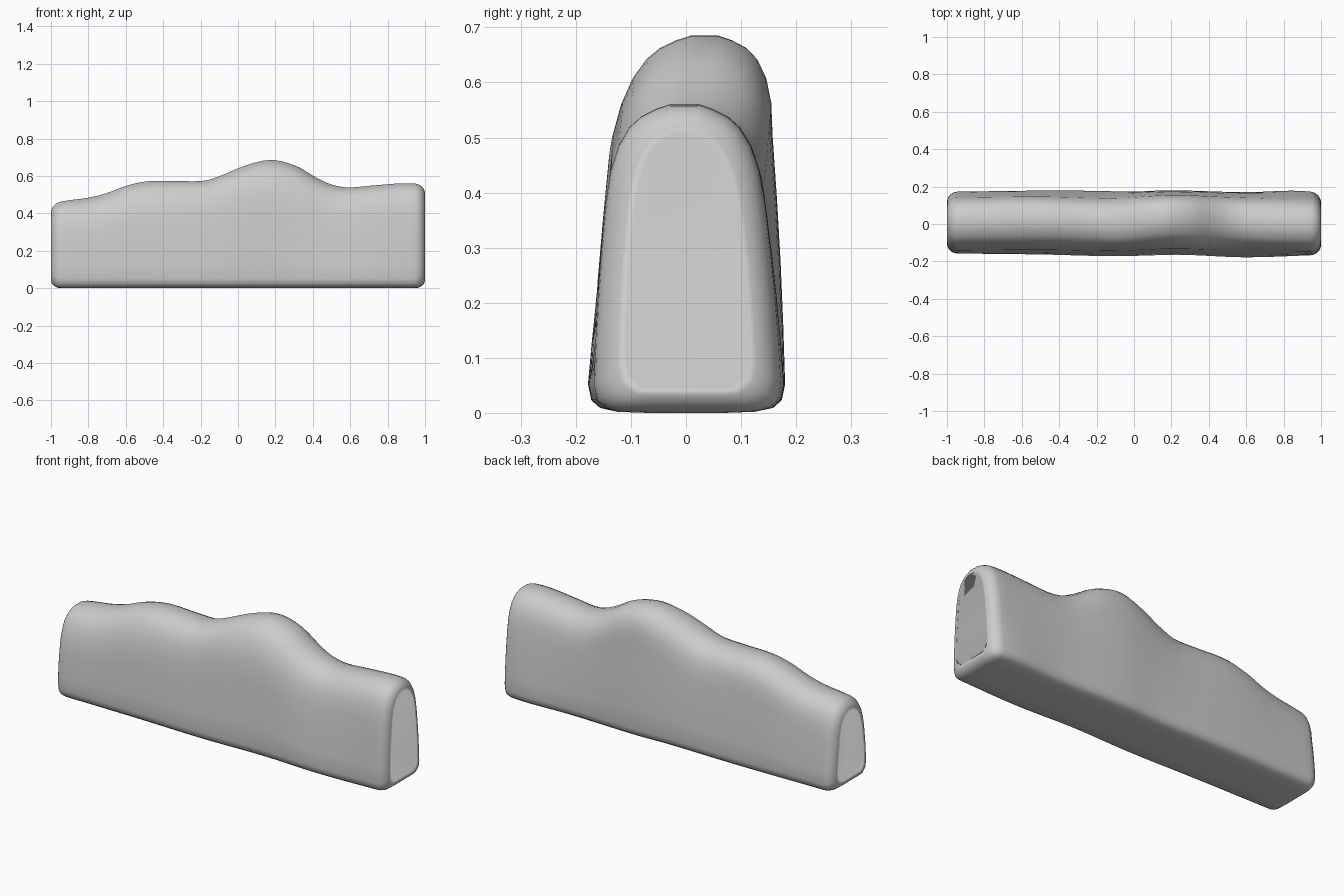
import bpy, bmesh, math

if "Cube" in bpy.data.objects:
    bpy.data.objects.remove(bpy.data.objects["Cube"])


def curve(pts, x):
    """Smooth interpolation through (x, value) points."""
    if x <= pts[0][0]:
        return pts[0][1]
    if x >= pts[-1][0]:
        return pts[-1][1]
    i = max(k for k in range(len(pts) - 1) if pts[k][0] <= x)
    (x0, a), (x1, b) = pts[i], pts[i + 1]

    def slope(k):
        lo, hi = pts[max(k - 1, 0)], pts[min(k + 1, len(pts) - 1)]
        return (hi[1] - lo[1]) / (hi[0] - lo[0])
    h = x1 - x0
    t = (x - x0) / h
    return ((2*t**3 - 3*t**2 + 1) * a + (t**3 - 2*t**2 + t) * h * slope(i)
            + (3*t**2 - 2*t**3) * b + (t**3 - t**2) * h * slope(i + 1))


# Ridge height, ridge sideways drift, and front / back base edges along x
TOP = [(-1, .455), (-.9, .472), (-.8, .485), (-.7, .51), (-.6, .548), (-.48, .573), (-.3, .573),
       (-.17, .577), (-.08, .608), (.05, .66), (.18, .686), (.31, .655), (.41, .597),
       (.5, .555), (.59, .54), (.72, .55), (.88, .562), (1, .558)]
RIDGE = [(-1, .01), (-.5, .02), (-.1, .005), (.2, .035), (.5, .015), (.8, .0), (1, -.005)]
FRONT = [(-1, -.157), (-.5, -.163), (-.1, -.172), (.25, -.165), (.6, -.178), (1, -.165)]
BACK = [(-1, .172), (-.4, .179), (0, .174), (.2, .18), (.6, .17), (.85, .178), (1, .168)]
# Crown: (depth below ridge, half width)
CROWN = [(0, .025), (.008, .05), (.022, .078), (.042, .1), (.075, .12), (.12, .135), (.18, .145)]


def section(x, inset):
    """Closed ring: up the back side, over the crown, down the front side."""
    top, c = curve(TOP, x) - inset * .9, curve(RIDGE, x)
    yb, yf = curve(BACK, x), curve(FRONT, x)

    def side(edge, s):
        low = inset * .8
        w = abs(edge) - inset
        k = w / abs(edge)
        pts = [(.07, .003), (.125 * k, .005), (w - .022, .012), (w - .006, .026), (w, .055)]
        pts = [(s * y, z + low * (1 - z)) for y, z in pts]
        d, shoulder = CROWN[-1]
        y1, z1 = s * shoulder * k + c * .35, top - d
        y0, z0 = pts[-1]
        for t in (.25, .5, .75):
            pts.append((y0 + (y1 - y0) * t + s * .003 * math.sin(math.pi * t), z0 + (z1 - z0) * t))
        for d, h in reversed(CROWN):
            pts.append((s * h * k + c * (1 - .65 * d / .18), top - d))
        return pts
    return side(yb, 1) + side(yf, -1)[::-1]


# Stations along the length, with rounded ends
stations = []
R = .055
for i in range(7):
    a = math.pi / 2 * (1 - i / 6)
    stations.append((-1 + R * (1 - math.sin(a)), R * (1 - math.cos(a))))
right = [(-x, d) for x, d in reversed(stations)]
n = 56
stations += [(-1 + R + (2 - 2 * R) * i / n, 0) for i in range(1, n)] + right

# Lofted wall body
bm = bmesh.new()
rings = [[bm.verts.new((x, y, z)) for y, z in section(x, d)] for x, d in stations]
for a, b in zip(rings, rings[1:]):
    for i in range(len(a)):
        j = (i + 1) % len(a)
        bm.faces.new((a[i], a[j], b[j], b[i]))
caps = [bm.faces.new(rings[0]), bm.faces.new(rings[-1])]
bmesh.ops.inset_individual(bm, faces=caps, thickness=.01)
bmesh.ops.recalc_face_normals(bm, faces=bm.faces)

# Drop the body onto the ground
low = min(v.co.z for v in bm.verts)
for v in bm.verts:
    v.co.z -= low * (1 - v.co.z)

mesh = bpy.data.meshes.new("wavy_stone_wall")
bm.to_mesh(mesh)
bm.free()
mesh.shade_smooth()
wall = bpy.data.objects.new("wavy_stone_wall", mesh)
bpy.context.collection.objects.link(wall)
